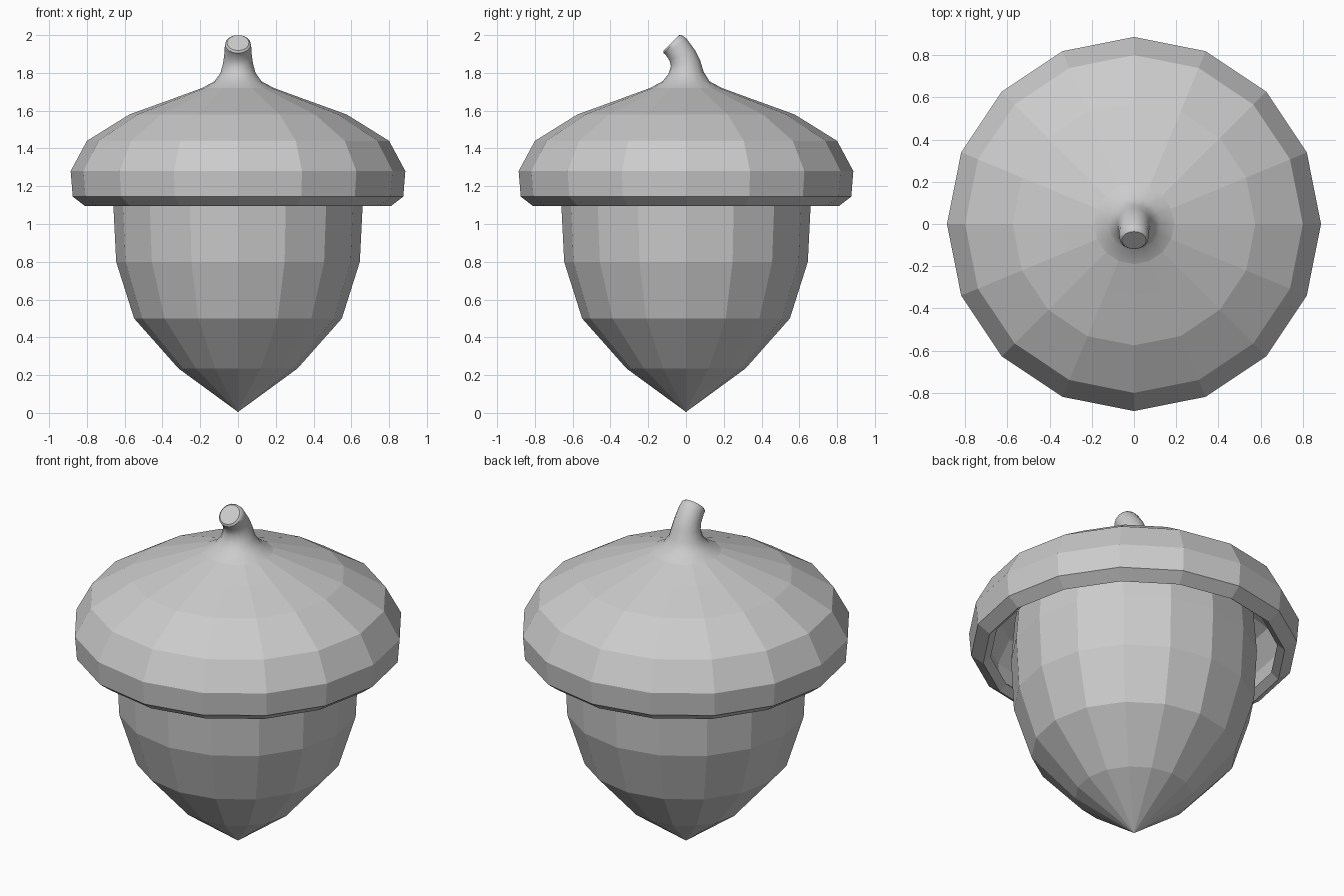
import bpy, bmesh, math
from mathutils import Matrix, Vector

cube = bpy.data.objects.get("Cube")
if cube:
    bpy.data.objects.remove(cube, do_unlink=True)

SIDES = 16

grey = bpy.data.materials.new("plain grey")
grey.use_nodes = True
colour = (0.6, 0.6, 0.6, 1.0)
grey.diffuse_color = colour
grey.node_tree.nodes["Principled BSDF"].inputs["Base Color"].default_value = colour


def loft(name, rings, sides=SIDES, smooth_angle=None, cap_end=False):
    """Join rings of (y, z, radius, tilt in degrees); radius 0 makes a point."""
    bm = bmesh.new()
    loops = []
    for y, z, r, tilt in rings:
        centre = Vector((0, y, z))
        if r == 0:
            loops.append([bm.verts.new(centre)] * sides)
            continue
        turn = Matrix.Rotation(math.radians(tilt), 3, 'X')
        angles = [2 * math.pi * i / sides for i in range(sides)]
        loops.append([bm.verts.new(centre + turn @ Vector((r * math.cos(a), r * math.sin(a), 0)))
                      for a in angles])
    for low, high in zip(loops, loops[1:]):
        for i in range(sides):
            j = (i + 1) % sides
            corners = dict.fromkeys((low[i], low[j], high[j], high[i]))
            bm.faces.new(list(corners))
    if cap_end:
        bm.faces.new(loops[-1])
    mesh = bpy.data.meshes.new(name)
    bm.to_mesh(mesh)
    bm.free()
    mesh.materials.append(grey)
    obj = bpy.data.objects.new(name, mesh)
    bpy.context.collection.objects.link(obj)
    if smooth_angle:
        bpy.ops.object.select_all(action='DESELECT')
        obj.select_set(True)
        bpy.context.view_layer.objects.active = obj
        bpy.ops.object.shade_smooth_by_angle(angle=math.radians(smooth_angle))
    return obj


def upright(profile):
    return [(0, z, r, 0) for r, z in profile]


# Nut: pointed at the bottom, running up inside the cap
loft("nut", upright([(0, 0.005), (0.315, 0.235), (0.55, 0.5), (0.645, 0.8),
                     (0.66, 1.1), (0.64, 1.35), (0.5, 1.5), (0, 1.55)]))

# Cap: hollow shell, from the inner wall round the bevelled rim to the stem
loft("cap", upright([(0, 1.64), (0.55, 1.53), (0.75, 1.4), (0.82, 1.27), (0.81, 1.17),
                     (0.77, 1.13), (0.81, 1.095), (0.875, 1.145), (0.886, 1.28), (0.8, 1.44),
                     (0.575, 1.58), (0.34, 1.665), (0.19, 1.72)]))

# Stem: flared base bending forward to a slanted cut end
loft("stem", [(0, 1.72, 0.19, 0), (0, 1.755, 0.125, 0), (0, 1.8, 0.093, 4),
              (-0.002, 1.85, 0.079, 10), (-0.02, 1.893, 0.073, 22),
              (-0.052, 1.938, 0.07, 38), (-0.07, 1.952, 0.068, 45),
              (-0.077, 1.959, 0.058, 45)],
     smooth_angle=40, cap_end=True)
